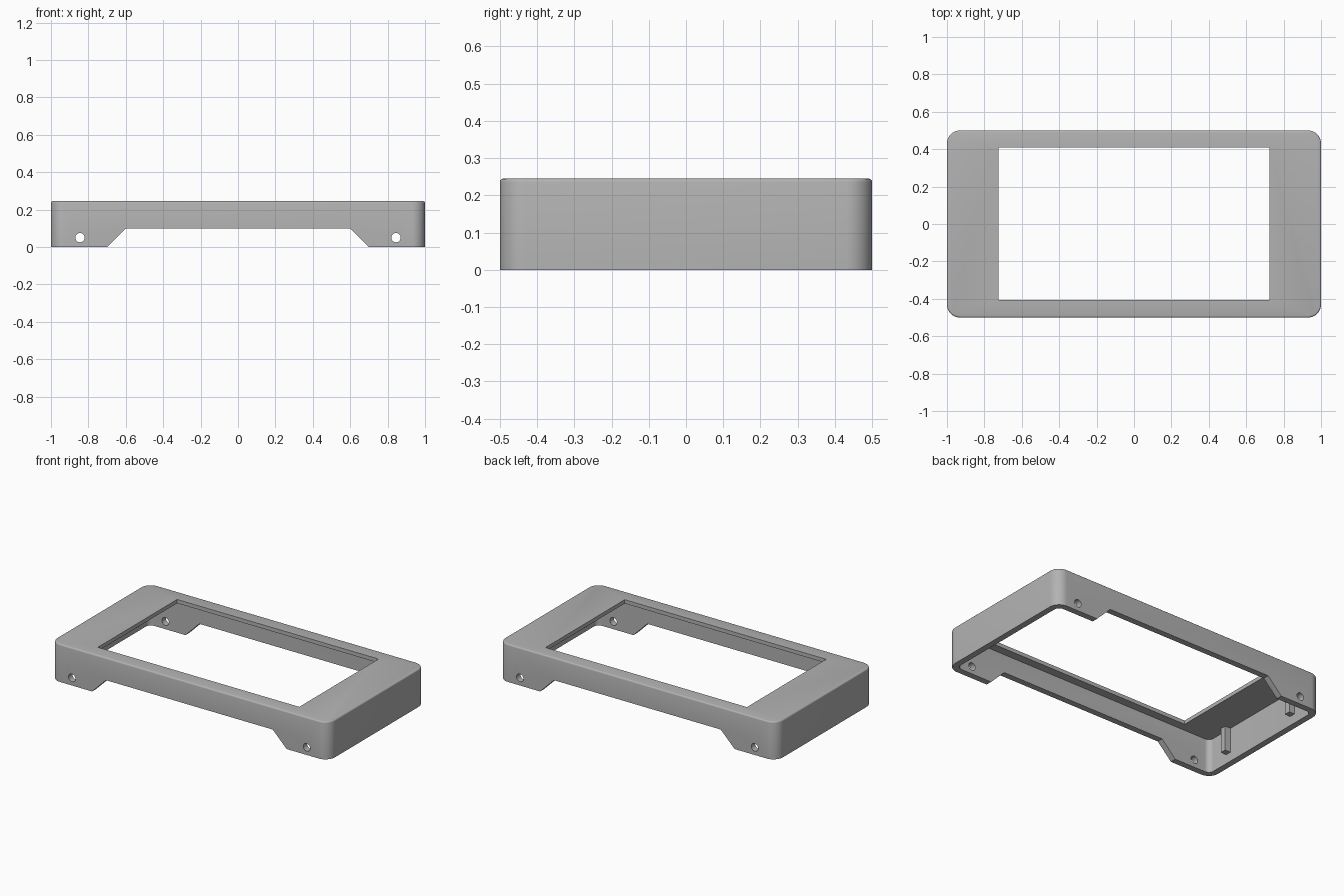
import bpy, bmesh, math
from mathutils import Matrix

if "Cube" in bpy.data.objects:
    bpy.data.objects.remove(bpy.data.objects["Cube"])

HEIGHT, WALL, CEILING = 0.245, 0.04, 0.22

grey = bpy.data.materials.new("mid grey")
grey.use_nodes = True
grey.diffuse_color = (0.45, 0.45, 0.45, 1)
grey.node_tree.nodes["Principled BSDF"].inputs["Base Color"].default_value = (0.45, 0.45, 0.45, 1)


def make_object(name, bm):
    bmesh.ops.recalc_face_normals(bm, faces=bm.faces)
    mesh = bpy.data.meshes.new(name)
    bm.to_mesh(mesh)
    bm.free()
    mesh.materials.append(grey)
    obj = bpy.data.objects.new(name, mesh)
    bpy.context.collection.objects.link(obj)
    return obj


def block(name, size, low, high, centre=(0, 0), radius=0, top_radius=0):
    """Upright box with optional rounded corners and a softened top edge."""
    bm = bmesh.new()
    bmesh.ops.create_cube(bm, size=1)
    bmesh.ops.scale(bm, vec=(size[0], size[1], high - low), verts=bm.verts)
    bmesh.ops.translate(bm, vec=(centre[0], centre[1], (low + high) / 2), verts=bm.verts)
    if radius:
        upright = [e for e in bm.edges if abs(e.verts[0].co.z - e.verts[1].co.z) > 0.01]
        bmesh.ops.bevel(bm, geom=upright, offset=radius, segments=10, profile=0.5, affect='EDGES')
    if top_radius:
        rim = [e for e in bm.edges if all(v.co.z > high - 0.001 for v in e.verts)]
        bmesh.ops.bevel(bm, geom=rim, offset=top_radius, segments=3, profile=0.5, affect='EDGES')
    return make_object(name, bm)


def notch():
    """Trapezoid running front to back under the long walls."""
    bm = bmesh.new()
    profile = [(-0.72, -0.02), (0.72, -0.02), (0.6, 0.1), (-0.6, 0.1)]
    face = bm.faces.new([bm.verts.new((x, -0.6, z)) for x, z in profile])
    new = bmesh.ops.extrude_face_region(bm, geom=[face])["geom"]
    bmesh.ops.translate(bm, vec=(0, 1.2, 0), verts=[g for g in new if isinstance(g, bmesh.types.BMVert)])
    return make_object("notch_cutter", bm)


def screw_hole(x):
    bm = bmesh.new()
    bmesh.ops.create_cone(bm, cap_ends=True, segments=24, radius1=0.025, radius2=0.025, depth=1.2,
                          matrix=Matrix.Translation((x, 0, 0.05)) @ Matrix.Rotation(math.pi / 2, 4, 'X'))
    return make_object("hole_cutter", bm)


# Outer shell
frame = block("bezel_frame", (2, 1), 0, HEIGHT, radius=0.07, top_radius=0.009)

# Hollow inside, window, wall notches and screw holes
cutters = [
    block("cavity_cutter", (2 - 2 * WALL, 1 - 2 * WALL), -0.1, CEILING, radius=0.035),
    block("window_cutter", (1.45, 0.815), 0.15, 0.3, centre=(0, 0.002)),
    notch(), screw_hole(-0.845), screw_hole(0.845),
]
bpy.context.view_layer.objects.active = frame
for cutter in cutters:
    cutter.hide_render = True
    mod = frame.modifiers.new("cut", 'BOOLEAN')
    mod.operation, mod.solver, mod.object = 'DIFFERENCE', 'EXACT', cutter
    bpy.ops.object.modifier_apply(modifier=mod.name)
    bpy.data.objects.remove(cutter)

# Smooth the rounded corners only
bpy.ops.object.select_all(action='DESELECT')
frame.select_set(True)
bpy.ops.object.shade_smooth_by_angle(angle=math.radians(35))

# Small ribs inside the end walls
for side, sx in (("left", 1), ("right", -1)):
    for end, sy in (("front", -1), ("back", 1)):
        block(f"{side}_{end}_rib", (0.05, 0.04), 0.06, CEILING + 0.005, centre=(sx * 0.945, sy * 0.29))
